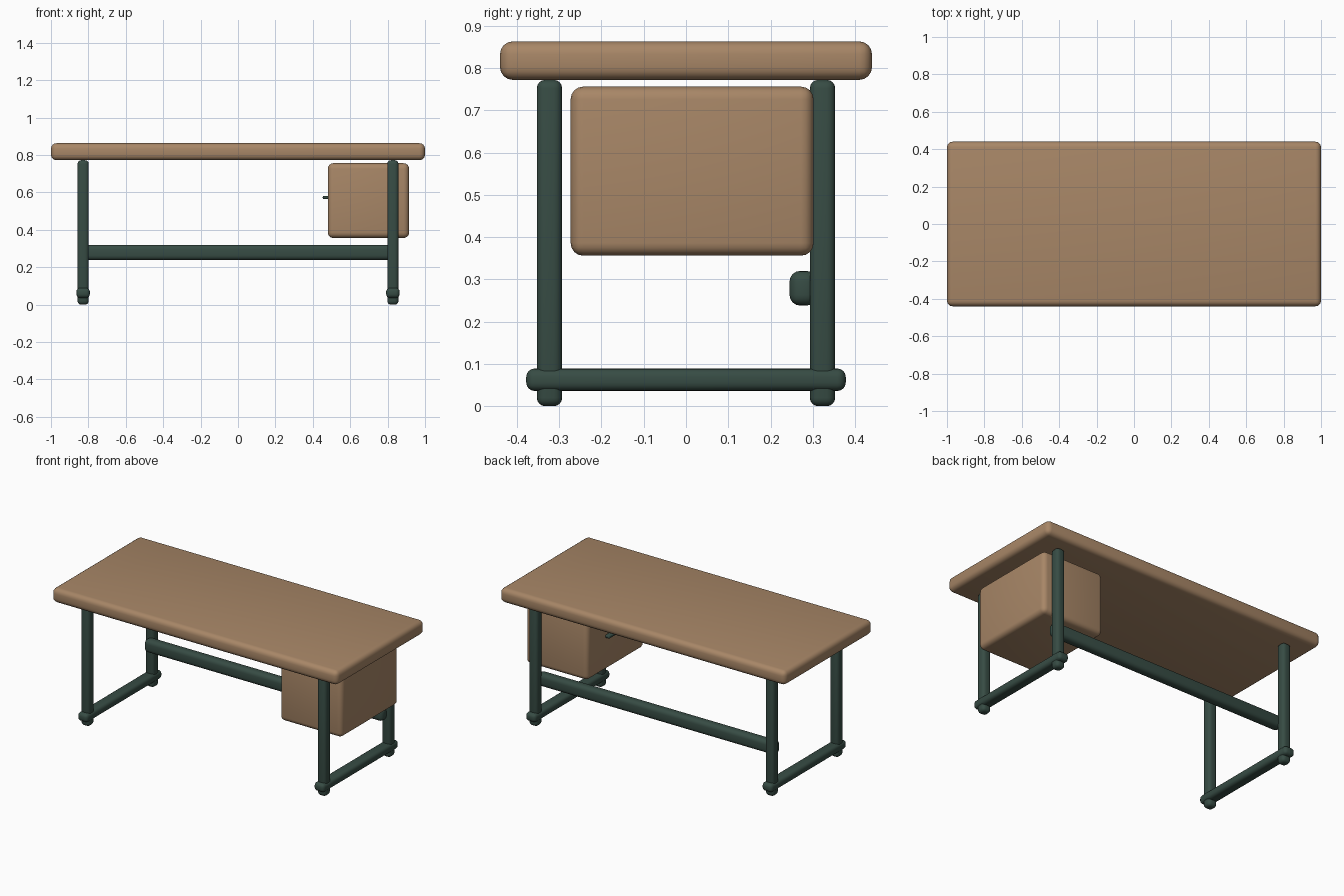
import bpy
import math

if "Cube" in bpy.data.objects:
    bpy.data.objects.remove(bpy.data.objects["Cube"])


def material(name, color):
    m = bpy.data.materials.new(name)
    m.diffuse_color = (*color, 1)
    m.use_nodes = True
    m.node_tree.nodes["Principled BSDF"].inputs["Base Color"].default_value = m.diffuse_color
    return m


WOOD = material("wood", (0.39, 0.24, 0.135))
GREEN = material("green_metal", (0.038, 0.072, 0.058))


def rounded_box(name, low, high, bevel, mat, segments=4):
    """Box between two corners with rounded edges."""
    centre = [(a + b) / 2 for a, b in zip(low, high)]
    bpy.ops.mesh.primitive_cube_add(size=1, location=centre)
    ob = bpy.context.object
    ob.name = name
    ob.scale = [b - a for a, b in zip(low, high)]
    bpy.ops.object.transform_apply(location=False, rotation=False, scale=True)
    mod = ob.modifiers.new("rounding", 'BEVEL')
    mod.width = bevel
    mod.segments = segments
    bpy.ops.object.modifier_apply(modifier=mod.name)
    bpy.ops.object.shade_smooth_by_angle(angle=math.radians(35))
    ob.data.materials.append(mat)
    return ob


# Table top
rounded_box("table_top", (-1, -0.44, 0.772), (1, 0.44, 0.863), 0.03, WOOD)

# Two end frames: front and back legs joined by a foot rail
for side, sx in (("left", -1), ("right", 1)):
    x = 0.828 * sx
    for end, y in (("front", -0.323), ("back", 0.323)):
        rounded_box(f"{end}_{side}_leg", (x - 0.03, y - 0.03, 0),
                    (x + 0.03, y + 0.03, 0.772), 0.02, GREEN)
    rounded_box(f"{side}_foot_rail", (x - 0.036, -0.378, 0.036),
                (x + 0.036, 0.378, 0.089), 0.02, GREEN)

# Long stretcher on the inner side of the back legs
rounded_box("back_stretcher", (-0.835, 0.245, 0.238), (0.835, 0.31, 0.32), 0.025, GREEN)

# Drawer box with a thin pull on its inner face
rounded_box("drawer_box", (0.48, -0.273, 0.356), (0.915, 0.302, 0.756), 0.03, WOOD)
rounded_box("drawer_pull", (0.453, -0.09, 0.564), (0.49, 0.12, 0.582), 0.006, GREEN, 3)
